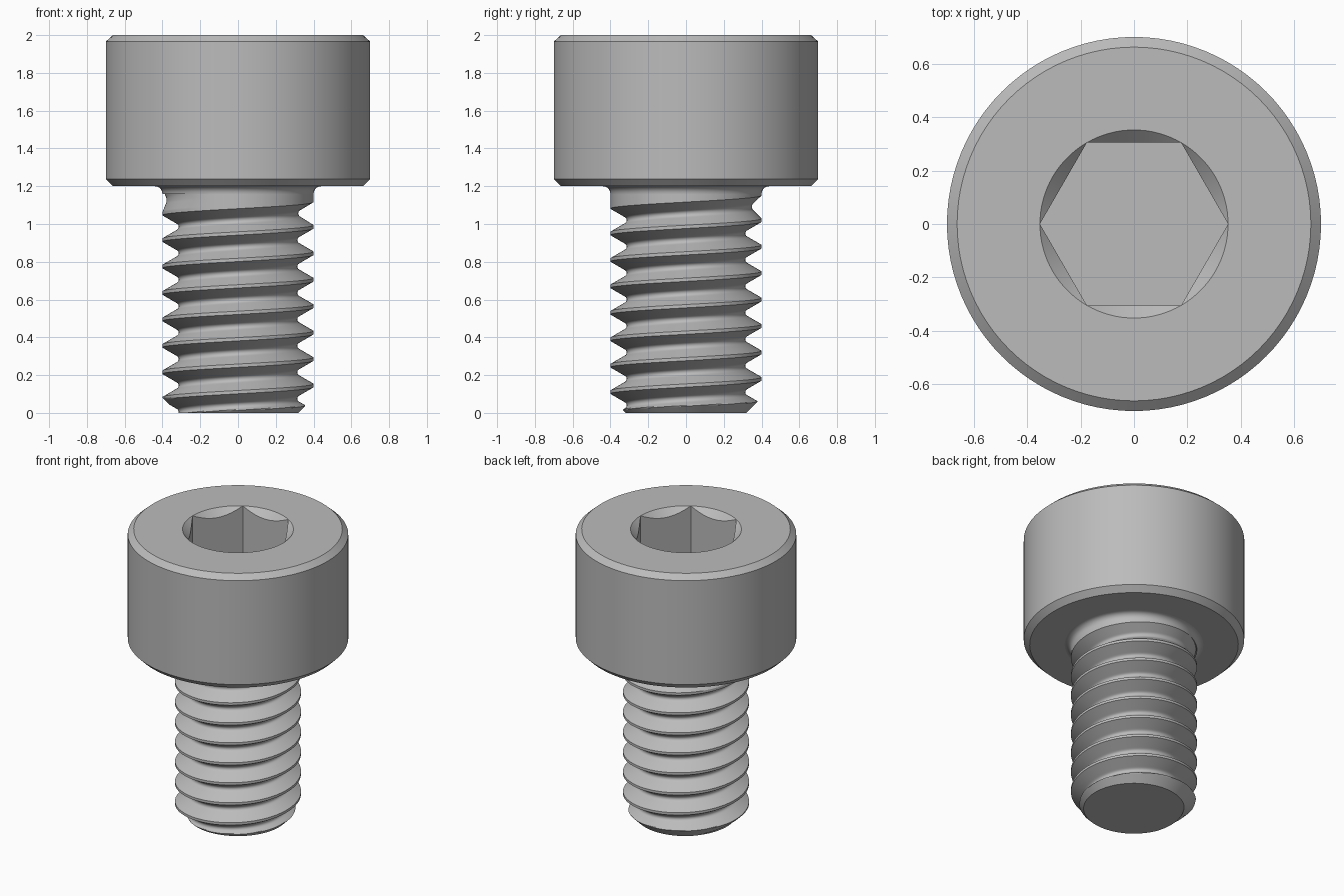
import bpy, bmesh, math

old = bpy.data.objects.get("Cube")
if old:
    bpy.data.objects.remove(old, do_unlink=True)

SEGMENTS = 96
PITCH = 0.14
CREST_R = 0.40
GROOVE = 0.086          # full thread depth
ROOT_ROUND = 0.02       # rounding radius of the thread root
CREST_Z = 0.145         # height of a crest on the +x side
FILLET = 0.04
HEAD_BASE, TOP = 1.2, 2.0
HEX_FLAT, HEX_CORNER = 0.305, 0.352

steel = bpy.data.materials.new("steel_grey")
steel.use_nodes = True
colour = (0.5, 0.5, 0.5, 1)
steel.diffuse_color = colour
steel.node_tree.nodes["Principled BSDF"].inputs["Base Color"].default_value = colour


def clamp(v, low, high):
    return max(low, min(high, v))


def revolve(name, rows, point, cap_first=False, cap_last=False):
    """Sweep rows around z; point(row, angle) gives radius and height."""
    bm = bmesh.new()
    grid = []
    for row in rows:
        ring = []
        for i in range(SEGMENTS + 1):
            a = math.tau * i / SEGMENTS
            r, z = point(row, a)
            ring.append(bm.verts.new((r * math.cos(a), r * math.sin(a), z)))
        grid.append(ring)
    for low, high in zip(grid, grid[1:]):
        for i in range(SEGMENTS):
            bm.faces.new((low[i], low[i + 1], high[i + 1], high[i]))
    if cap_first:
        bm.faces.new(grid[0][SEGMENTS - 1::-1])
    if cap_last:
        bm.faces.new(grid[-1][:SEGMENTS])
    bmesh.ops.remove_doubles(bm, verts=bm.verts, dist=1e-5)
    mesh = bpy.data.meshes.new(name)
    bm.to_mesh(mesh)
    bm.free()
    mesh.materials.append(steel)
    obj = bpy.data.objects.new(name, mesh)
    bpy.context.collection.objects.link(obj)
    bpy.ops.object.select_all(action="DESELECT")
    obj.select_set(True)
    bpy.context.view_layer.objects.active = obj
    bpy.ops.object.shade_smooth_by_angle(angle=math.radians(30))
    return obj


# Threaded shank: rows follow the helix, clipped at the tip and below the head
def thread_radius(angle, z):
    turn = (z - CREST_Z) / PITCH - angle / math.tau
    t = abs(turn - round(turn))
    u = (0.5 - t) * PITCH                      # distance from groove centre
    if u < ROOT_ROUND * math.sin(math.pi / 3):
        depth = GROOVE - ROOT_ROUND + math.sqrt(ROOT_ROUND ** 2 - u ** 2)
    else:
        depth = max(0, t - 1 / 16) * PITCH * math.tan(math.pi / 3)
    groove_z = CREST_Z + PITCH * (math.floor(turn) + 0.5 + angle / math.tau)
    fade = clamp((1.15 - groove_z) / 0.1, 0, 1)  # thread run-out
    return min(CREST_R - depth * fade, 0.32 + z)  # chamfered tip


def shank_point(row, angle):
    kind, value = row
    if kind == "fillet":
        return (CREST_R + FILLET * (1 - math.cos(value)),
                HEAD_BASE - FILLET * (1 - math.sin(value)))
    z = CREST_Z + PITCH * (value + angle / math.tau)
    z = clamp(z, 0, HEAD_BASE - FILLET)
    return thread_radius(angle, z), z


STEPS = 32
shank_rows = [("thread", k / STEPS) for k in range(-3 * STEPS, 8 * STEPS)]
shank_rows += [("fillet", math.pi / 2 * k / 6) for k in range(7)]
revolve("threaded_shank", shank_rows, shank_point, cap_first=True)


# Cap head with chamfered rims and a hexagonal socket
def head_point(row, angle):
    if isinstance(row, tuple):
        return row
    side = angle % (math.pi / 3) - math.pi / 6
    r = HEX_FLAT / math.cos(side)
    if row == "socket_edge":
        return r, TOP - max(0, HEX_CORNER - r)
    return r, TOP - 0.4


head_rows = [(CREST_R + FILLET, HEAD_BASE), (0.662, HEAD_BASE), (0.7, 1.238),
             (0.7, 1.966), (0.662, TOP), (HEX_CORNER, TOP),
             "socket_edge", "socket_floor"]
revolve("cap_head", head_rows, head_point, cap_last=True)
